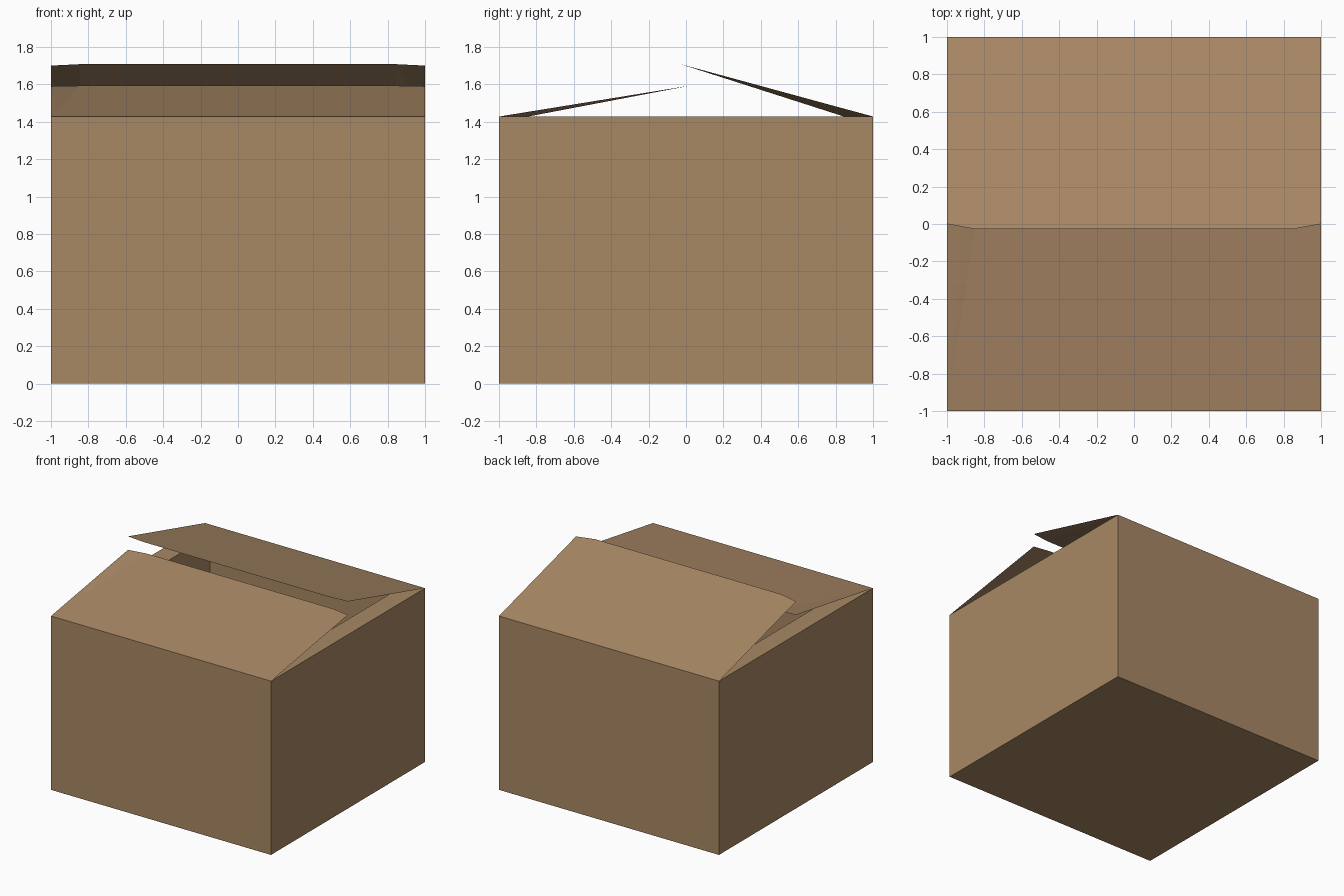
import bpy, bmesh

if "Cube" in bpy.data.objects:
    bpy.data.objects.remove(bpy.data.objects["Cube"])

H = 1.428      # wall height
T = 0.155      # wall thickness
I = 1 - T      # inner half-width

card = bpy.data.materials.new("cardboard_brown")
card.diffuse_color = (0.392, 0.246, 0.130, 1)
card.use_nodes = True
card.node_tree.nodes["Principled BSDF"].inputs["Base Color"].default_value = card.diffuse_color


def finish(name, bm):
    bmesh.ops.recalc_face_normals(bm, faces=bm.faces)
    me = bpy.data.meshes.new(name)
    bm.to_mesh(me)
    bm.free()
    me.materials.append(card)
    ob = bpy.data.objects.new(name, me)
    bpy.context.collection.objects.link(ob)
    return ob


def ring(bm, half, z):
    return [bm.verts.new((x * half, y * half, z))
            for x, y in ((-1, -1), (1, -1), (1, 1), (-1, 1))]


# Hollow box body: floor, walls, and the rims along the two open sides
bm = bmesh.new()
rings = [ring(bm, 1, 0), ring(bm, 1, H), ring(bm, I, H), ring(bm, I, T)]
for step, (a, b) in enumerate(zip(rings, rings[1:])):
    for k in range(4):
        if step == 1 and k in (0, 2):
            continue          # front and back rims are covered by the flaps
        n = (k + 1) % 4
        bm.faces.new((a[k], a[n], b[n], b[k]))
bm.faces.new(rings[0])
bm.faces.new(rings[3])
finish("box_body", bm)


# Wedge-shaped lid flap, hinged on the rim and thinning to its tip
def flap(name, side, tip_y, tip_z):
    slope = (tip_z - H) / (1 + tip_y)
    bm = bmesh.new()

    def pair(half, y, z):
        return [bm.verts.new((s * half, side * y, z)) for s in (-1, 1)]

    hinge = pair(1, -1, H)
    edge = pair(1, 0, H + slope)
    lip = pair(I, tip_y, tip_z)
    root = pair(I, -I, H)
    bm.faces.new((hinge[0], hinge[1], edge[1], lip[1], lip[0], edge[0]))
    bm.faces.new((lip[0], lip[1], root[1], root[0]))
    for k in (0, 1):
        bm.faces.new((hinge[k], edge[k], lip[k], root[k]))
    base = bm.faces.new((hinge[0], root[0], root[1], hinge[1]))
    bmesh.ops.recalc_face_normals(bm, faces=bm.faces)
    finish(name, bm)


flap("front_flap", 1, 0.02, 1.593)
flap("back_flap", -1, 0.028, 1.708)
